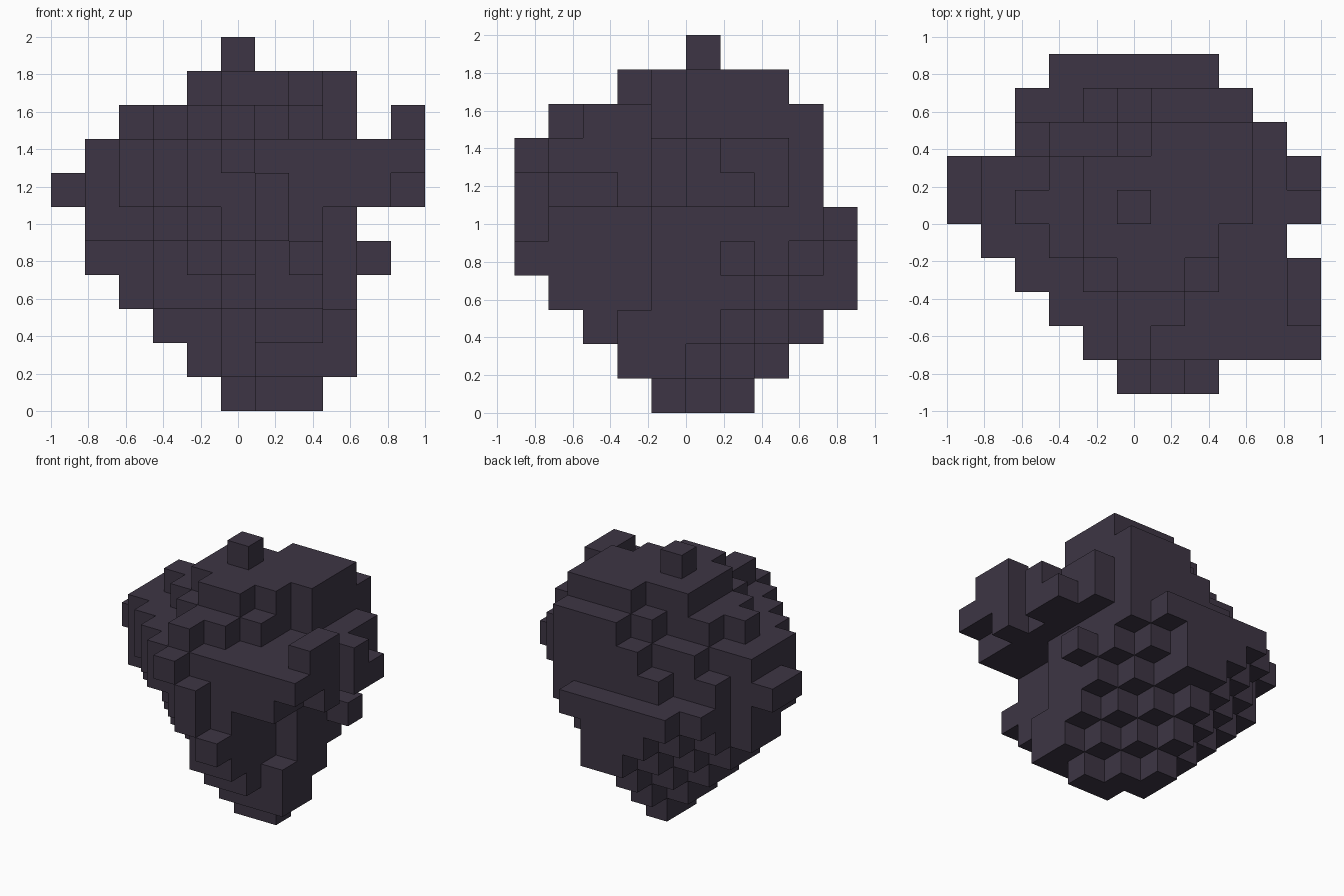
import bpy, bmesh
from mathutils import Vector

if "Cube" in bpy.data.objects:
    bpy.data.objects.remove(bpy.data.objects["Cube"])

S = 2 / 11                      # size of one block
cells = set()

# stone body: one faceted slab per level
# (x min, x max, y min, y max, min x+y, max x+y, max y-x)
LEVELS = [
    (5, 7, 4, 6, 10, 11, 1),
    (4, 8, 3, 7, 9, 12, 2),
    (3, 8, 2, 8, 9, 13, 3),
    (2, 8, 1, 9, 8, 14, 4),
    (1, 8, 1, 9, 7, 15, 5),
    (2, 8, 1, 9, 6, 16, 6),
    (1, 9, 1, 8, 5, 16, 5),
    (1, 9, 1, 8, 5, 16, 5),
    (2, 8, 1, 8, 7, 16, 3),
    (4, 8, 3, 7, 8, 15, 3),
    (5, 5, 5, 5, 0, 20, 9),
]
for k, (x0, x1, y0, y1, smin, smax, dmax) in enumerate(LEVELS):
    for i in range(x0, x1 + 1):
        for j in range(y0, y1 + 1):
            if smin <= i + j <= smax and j - i <= dmax:
                cells.add((i, j, k))


def box(x0, x1, y0, y1, z0, z1):
    return {(i, j, k) for i in range(x0, x1 + 1)
            for j in range(y0, y1 + 1) for k in range(z0, z1 + 1)}


# notches under the right ledge and around the crown
NOTCHES = [
    (8, 8, 1, 3, 3, 5), (8, 8, 2, 2, 2, 2),
    (3, 3, 8, 8, 6, 7), (4, 4, 8, 8, 7, 7), (2, 2, 7, 7, 7, 7),
    (4, 4, 7, 7, 8, 8), (5, 5, 8, 8, 8, 8),
    (6, 8, 1, 1, 8, 8), (7, 8, 2, 2, 8, 8), (8, 8, 3, 4, 8, 8),
    (8, 8, 4, 4, 9, 9), (7, 8, 3, 3, 9, 9), (4, 5, 7, 7, 9, 9),
]
for b in NOTCHES:
    cells -= box(*b)

# knobs on the front, left and back
KNOBS = [
    (5, 5, 0, 0, 7, 7), (6, 6, 0, 0, 5, 6), (7, 7, 0, 0, 4, 4),
    (6, 6, 2, 2, 2, 2), (3, 3, 5, 5, 2, 2),
    (6, 6, 1, 1, 3, 3), (2, 2, 5, 5, 3, 3), (3, 3, 4, 4, 3, 3),
    (6, 6, 8, 9, 3, 3), (1, 1, 5, 5, 4, 4), (1, 1, 4, 6, 5, 5),
    (0, 0, 5, 6, 6, 6), (5, 5, 1, 1, 8, 8),
]
# prongs on the right side
PRONGS = [
    (9, 9, 6, 6, 4, 4), (10, 10, 3, 3, 6, 6), (10, 10, 5, 6, 6, 6),
    (10, 10, 1, 3, 7, 7), (10, 10, 5, 5, 7, 7), (10, 10, 2, 3, 8, 8),
]
for b in KNOBS + PRONGS:
    cells |= box(*b)

# skin: only the outward block faces
bm = bmesh.new()
verts = {}


def vert(p):
    if p not in verts:
        verts[p] = bm.verts.new(((p[0] - 5.5) * S, (p[1] - 5) * S, p[2] * S))
    return verts[p]


for c in sorted(cells):
    for axis in range(3):
        for side in (0, 1):
            n = list(c)
            n[axis] += 2 * side - 1
            if tuple(n) in cells:
                continue
            u, v = (axis + 1) % 3, (axis + 2) % 3
            ring = []
            for du, dv in ((0, 0), (1, 0), (1, 1), (0, 1)):
                p = list(c)
                p[axis] += side
                p[u] += du
                p[v] += dv
                ring.append(vert(tuple(p)))
            bm.faces.new(ring if side else ring[::-1])

mesh = bpy.data.meshes.new("block_rock")
bm.to_mesh(mesh)
bm.free()
rock = bpy.data.objects.new("block_rock", mesh)
bpy.context.collection.objects.link(rock)

# dark violet stone
stone = bpy.data.materials.new("dark violet stone")
stone.diffuse_color = (0.047, 0.036, 0.058, 1)
stone.use_nodes = True
stone.node_tree.nodes["Principled BSDF"].inputs["Base Color"].default_value = stone.diffuse_color
mesh.materials.append(stone)
